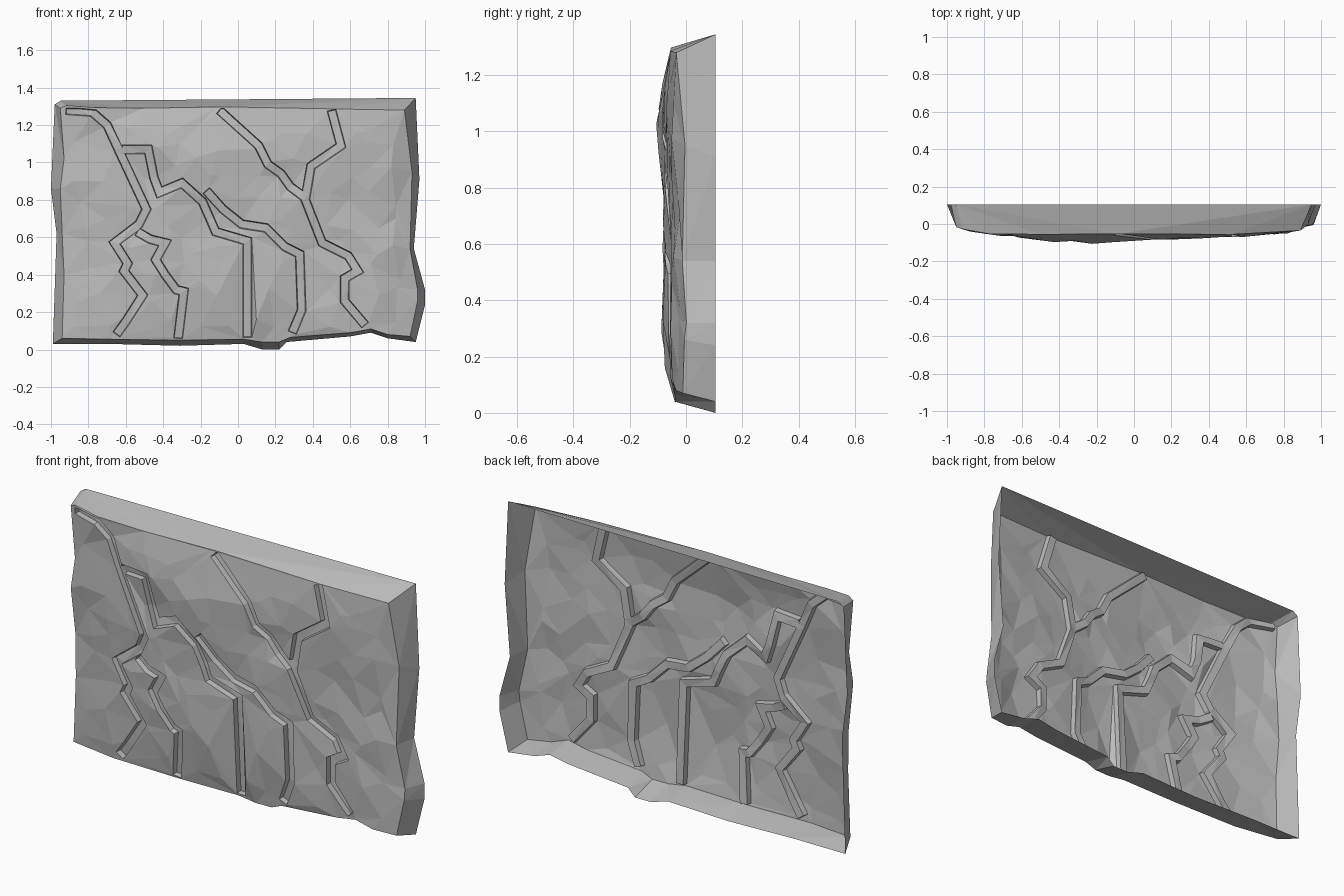
import bpy
import bmesh
import math
import random
from mathutils import Vector, noise
from mathutils.geometry import delaunay_2d_cdt, intersect_point_line

cube = bpy.data.objects.get("Cube")
if cube:
    bpy.data.objects.remove(cube, do_unlink=True)

random.seed(4)
BACK_Y = 0.105
CRACK_HALF_WIDTH = 0.024
CRACK_DEPTH = 0.028
GRID_STEP = 0.13

# Outline of the open back edge, counter-clockwise from the lower left (x, z)
back_outline = [(-.99, .03), (-.69, .03), (-.31, .02), (.03, .03), (.13, 0), (.22, 0),
                (.26, .04), (.6, .07), (.71, .09), (.8, .06), (.95, .04), (1, .24),
                (1, .32), (.94, .54), (.97, .91), (.95, 1.345), (-.95, 1.33),
                (-.98, 1.31), (-1, .86), (-.97, .62), (-.98, .32)]

# Outline of the front face, inset from the back edge
front_outline = [(-.94, .06), (-.69, .055), (-.31, .05), (.03, .055), (.13, .04), (.22, .04),
                 (.28, .065), (.6, .09), (.71, .11), (.8, .08), (.92, .07), (.96, .26),
                 (.96, .32), (.92, .54), (.93, .95), (.89, 1.28), (.52, 1.285),
                 (-.12, 1.29), (-.5, 1.29), (-.74, 1.28), (-.84, 1.29), (-.95, 1.29),
                 (-.93, 1.02), (-.95, .86), (-.94, .62), (-.93, .4)]

# Centre lines of the cracks
cracks = [
    [(-.1, 1.28), (.11, 1.09), (.16, .99), (.23, .94), (.28, .87), (.36, .81)],
    [(.5, 1.28), (.55, 1.09), (.39, .98), (.36, .8), (.45, .57), (.59, .5),
     (.64, .42), (.57, .38), (.57, .26), (.68, .13)],
    [(-.92, 1.28), (-.78, 1.27), (-.7, 1.2), (-.64, 1.07), (-.49, .75), (-.53, .67),
     (-.66, .57), (-.59, .46), (-.61, .42), (-.51, .29), (-.6, .15), (-.65, .08)],
    [(-.62, 1.07), (-.48, 1.07), (-.45, .92), (-.42, .84), (-.3, .89), (-.19, .79),
     (-.15, .7), (-.12, .63), (.05, .58), (.05, .065)],
    [(-.17, .85), (-.08, .75), (.02, .67), (.15, .65), (.25, .55), (.33, .51),
     (.34, .21), (.29, .09)],
    [(-.54, .63), (-.47, .59), (-.39, .57), (-.44, .48), (-.39, .4), (-.33, .32),
     (-.29, .31), (-.32, .06)],
]

# Swellings of the front: x, z, radius, height
swellings = [(-.25, 1.1, .25, .025), (-.05, .4, .3, .022)]


def crack_quads(path):
    """Widen a centre line into mitred quads."""
    pts = [Vector(p) for p in path]
    dirs = [(b - a).normalized() for a, b in zip(pts, pts[1:])]
    sides = []
    for i, p in enumerate(pts):
        before, after = dirs[max(i - 1, 0)], dirs[min(i, len(dirs) - 1)]
        along = (before + after).normalized()
        reach = CRACK_HALF_WIDTH / max(along.dot(after), 0.6)
        across = Vector((-along.y, along.x)) * reach
        sides.append((p - across, p + across))
    return [(a[0], b[0], b[1], a[1]) for a, b in zip(sides, sides[1:])]


def distance_to_path(p, path):
    best = 9
    for a, b in zip(path, path[1:]):
        a, b = Vector(a), Vector(b)
        t = min(max(intersect_point_line(p, a, b)[1], 0), 1)
        best = min(best, (a.lerp(b, t) - p).length)
    return best


def rock_depth(x, z):
    """Bulging, uneven front of the rock."""
    fade_x = min(1, max(0, (0.95 - abs(x)) / 0.16))
    fade_z = min(1, max(0, min(z - 0.05, 1.29 - z) / 0.15))
    crown = 1 - 0.85 * min(1, abs(x + 0.1) * 1.1)
    bulge = 0.035 * fade_x + 0.032 * fade_x * fade_z * crown
    for cx, cz, radius, height in swellings:
        bulge += height * fade_z * math.exp(-((x - cx) ** 2 + (z - cz) ** 2) / radius ** 2)
    rough = noise.noise(Vector((x * 4, 3.7, z * 3)))
    rough += 0.6 * noise.noise(Vector((x * 9, 8.2, z * 7)))
    return -0.006 - 0.02 * max(0, z - 0.7) - bulge + 0.024 * rough * (0.25 + 0.75 * fade_z)


# Gather outlines and cracks as constraint polygons
points, polygons = [], []


def add_polygon(polygon):
    start = len(points)
    points.extend(Vector(p) for p in polygon)
    polygons.append(list(range(start, len(points))))


add_polygon(back_outline)
add_polygon(front_outline)
for path in cracks:
    for quad in crack_quads(path):
        add_polygon(quad)

# Scattered points that break the front into facets
for col in range(14):
    for row in range(9):
        p = Vector((-0.845 + col * GRID_STEP, 0.16 + row * GRID_STEP))
        p += Vector((random.uniform(-.05, .05), random.uniform(-.05, .05)))
        if abs(p.x) < 0.88 and p.y < 1.25 and all(distance_to_path(p, c) > 0.045 for c in cracks):
            points.append(p)

verts, _, faces, _, _, origins = delaunay_2d_cdt(points, [], polygons, 1, 0.0005)

# Rock shell: rim at the back, facets at the front, open behind
back_loop = back_outline + back_outline[:1]
bm = bmesh.new()
shell = []
for v in verts:
    on_back = distance_to_path(v, back_loop) < 0.002
    shell.append(bm.verts.new((v.x, BACK_Y if on_back else rock_depth(v.x, v.y), v.y)))

crack_faces = []
for face, origin in zip(faces, origins):
    if 0 not in origin:
        continue
    new_face = bm.faces.new([shell[i] for i in face])
    if 1 in origin and max(origin) > 1:
        crack_faces.append(new_face)
bmesh.ops.delete(bm, geom=[v for v in bm.verts if not v.link_faces], context='VERTS')
bm.normal_update()

# Sink the crack floors
bmesh.ops.inset_region(bm, faces=crack_faces, thickness=0.005, depth=0,
                       use_boundary=True, use_even_offset=False)
for v in {v for f in crack_faces for v in f.verts}:
    v.co.y += CRACK_DEPTH

mesh = bpy.data.meshes.new("cracked_rock_wall")
bm.to_mesh(mesh)
bm.free()
wall = bpy.data.objects.new("cracked_rock_wall", mesh)
bpy.context.collection.objects.link(wall)

# Plain grey stone
stone = bpy.data.materials.new("grey_stone")
stone.use_nodes = True
colour = (0.5, 0.5, 0.5, 1)
stone.diffuse_color = colour
stone.node_tree.nodes["Principled BSDF"].inputs["Base Color"].default_value = colour
mesh.materials.append(stone)
